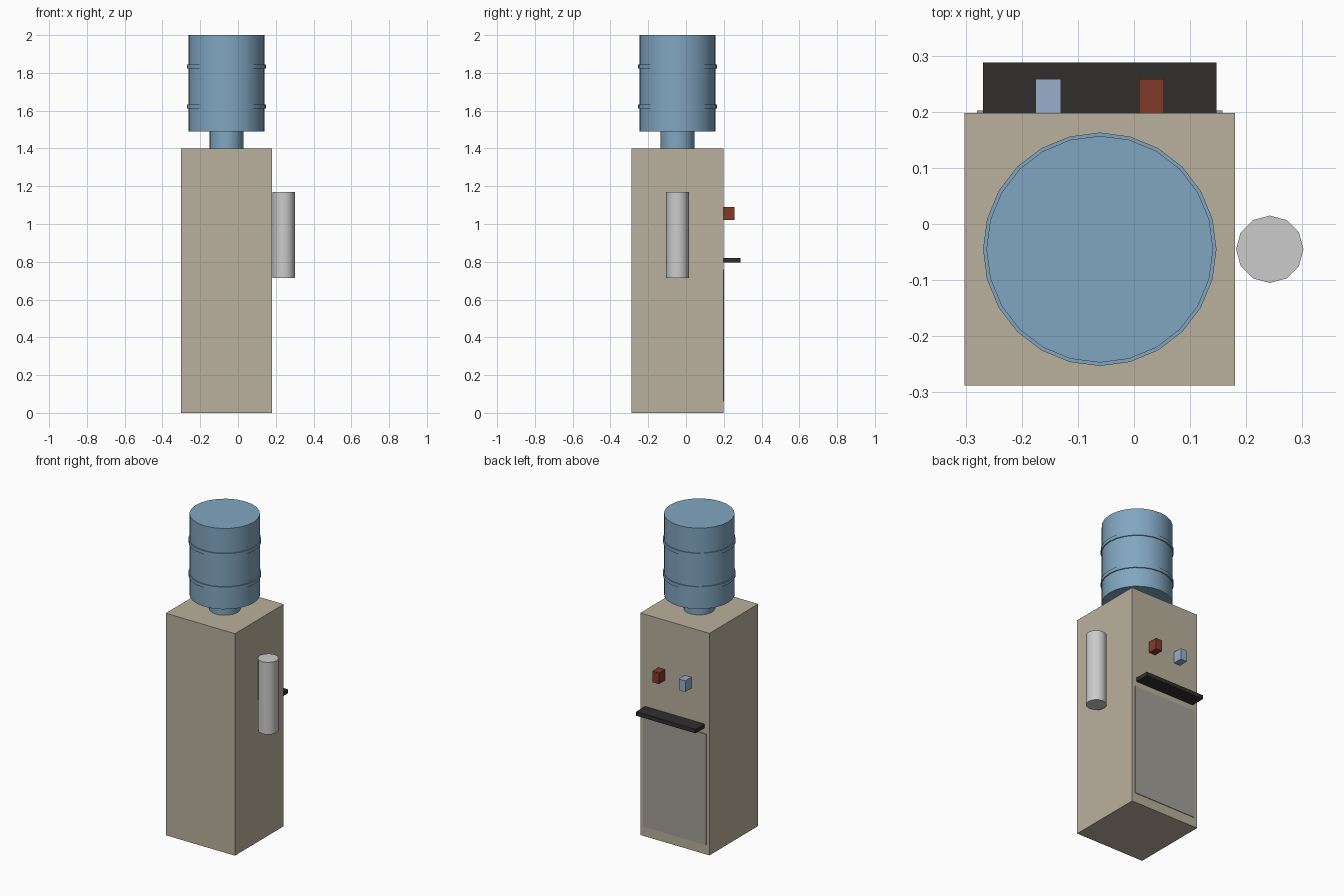
import bpy, math

if "Cube" in bpy.data.objects:
    bpy.data.objects.remove(bpy.data.objects["Cube"])

CX, CY = -0.061, -0.045      # cabinet axis
BACK = 0.198                 # face carrying taps, tray and door


def material(name, rgb):
    m = bpy.data.materials.new(name)
    m.diffuse_color = (*rgb, 1)
    m.use_nodes = True
    m.node_tree.nodes["Principled BSDF"].inputs["Base Color"].default_value = m.diffuse_color
    return m


beige = material("beige", (0.49, 0.44, 0.34))
blue = material("bottle_blue", (0.22, 0.38, 0.53))
black = material("black", (0.03, 0.028, 0.026))
red = material("red", (0.22, 0.042, 0.023))
pale_blue = material("pale_blue", (0.31, 0.43, 0.60))
door_grey = material("door_grey", (0.37, 0.35, 0.31))


def box(name, x, y, z, mat):
    """Box from (min, max) pairs."""
    bpy.ops.mesh.primitive_cube_add(size=1, location=[sum(p) / 2 for p in (x, y, z)])
    ob = bpy.context.object
    ob.name = name
    ob.scale = [b - a for a, b in (x, y, z)]
    bpy.ops.object.transform_apply(location=False, rotation=False, scale=True)
    ob.data.materials.append(mat)
    return ob


def cylinder(name, x, y, r, z0, z1, sides, mat=None):
    bpy.ops.mesh.primitive_cylinder_add(vertices=sides, radius=r, depth=z1 - z0,
                                        location=(x, y, (z0 + z1) / 2))
    ob = bpy.context.object
    ob.name = name
    if mat:
        ob.data.materials.append(mat)
    bpy.ops.object.shade_smooth_by_angle(angle=math.radians(35))
    return ob


# Cabinet
box("cabinet", (-0.302, 0.18), (-0.288, BACK), (0, 1.4), beige)

# Bottle with neck and raised bands
cylinder("bottle_neck", CX, CY, 0.089, 1.4, 1.49, 24, blue)
cylinder("bottle", CX, CY, 0.202, 1.49, 2.0, 24, blue)
for i, z in enumerate((1.622, 1.833)):
    cylinder(f"bottle_band_{i + 1}", CX, CY, 0.208, z - 0.011, z + 0.011, 24, blue)

# Cup dispenser on the side
cylinder("cup_dispenser", 0.242, CY, 0.06, 0.715, 1.17, 12)

# Taps, drip tray and door
for name, side, mat in (("cold_tap", -1, pale_blue), ("hot_tap", 1, red)):
    x = CX + side * 0.092
    box(name, (x - 0.0225, x + 0.0225), (BACK - 0.002, 0.258), (1.02, 1.09), mat)
box("drip_tray", (CX - 0.208, CX + 0.208), (BACK - 0.002, 0.288), (0.795, 0.82), black)
box("door", (CX - 0.219, CX + 0.219), (BACK - 0.005, 0.202), (0.06, 0.76), door_grey)
